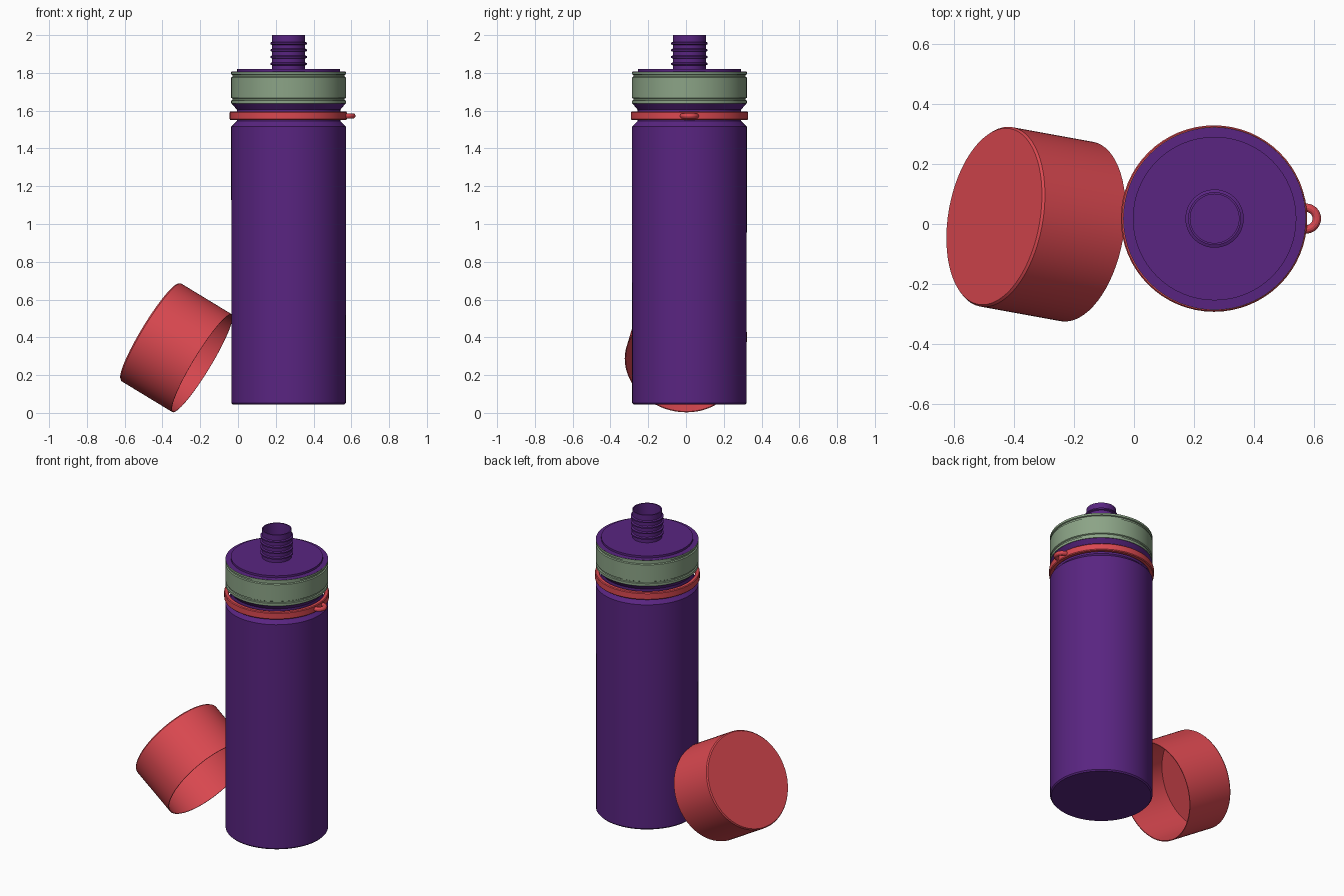
import bpy, bmesh, math
from mathutils import Vector

if "Cube" in bpy.data.objects:
    bpy.data.objects.remove(bpy.data.objects["Cube"])

CX, CY = 0.268, 0.018      # bottle axis
SIDES = 64


def material(name, rgb):
    m = bpy.data.materials.new(name)
    m.diffuse_color = (*rgb, 1)
    m.use_nodes = True
    m.node_tree.nodes["Principled BSDF"].inputs["Base Color"].default_value = m.diffuse_color
    return m


purple = material("purple", (0.10, 0.018, 0.22))
red = material("red", (0.70, 0.065, 0.08))
green = material("sage_green", (0.26, 0.37, 0.24))


def finish(ob, mat):
    ob.data.materials.append(mat)
    bpy.ops.object.select_all(action='DESELECT')
    ob.select_set(True)
    bpy.context.view_layer.objects.active = ob
    bpy.ops.object.shade_smooth_by_angle(angle=math.radians(25))
    return ob


def lathe(name, profile, mat, loc=(CX, CY, 0), closed=False, sides=SIDES):
    """Spin (radius, z) points around the z axis."""
    bm = bmesh.new()
    pts = profile + profile[:1] if closed else profile
    vs = [bm.verts.new((r, 0, z)) for r, z in pts]
    es = [bm.edges.new(p) for p in zip(vs, vs[1:])]
    bmesh.ops.spin(bm, geom=vs + es, cent=(0, 0, 0), axis=(0, 0, 1),
                   angle=math.tau, steps=sides, use_duplicate=False)
    bmesh.ops.remove_doubles(bm, verts=bm.verts[:], dist=1e-5)
    bmesh.ops.recalc_face_normals(bm, faces=bm.faces[:])
    me = bpy.data.meshes.new(name)
    bm.to_mesh(me)
    bm.free()
    ob = bpy.data.objects.new(name, me)
    bpy.context.collection.objects.link(ob)
    ob.location = loc
    return finish(ob, mat)


# Bottle body with grooved neck and stepped shoulder
lathe("bottle_body", [
    (0, 0.045), (0.296, 0.045), (0.303, 0.053), (0.304, 1.515),
    (0.274, 1.545), (0.274, 1.605), (0.301, 1.637), (0.292, 1.645),
    (0.292, 1.795), (0.303, 1.806), (0.272, 1.807), (0.272, 1.82), (0, 1.82)], purple)

# Green band: wide centre strip between two thin lips
lathe("green_band", [
    (0.29, 1.637), (0.304, 1.637), (0.304, 1.653), (0.297, 1.656), (0.297, 1.664),
    (0.304, 1.668), (0.304, 1.776), (0.297, 1.780), (0.297, 1.789),
    (0.304, 1.792), (0.304, 1.805), (0.29, 1.805)], green, closed=True)

# Open threaded spout
spout = [(0.088, 1.815)]
for i in range(4):
    z = 1.848 + i * 0.036
    spout += [(0.088, z - 0.008), (0.097, z - 0.004), (0.097, z + 0.004), (0.088, z + 0.008)]
spout += [(0.088, 2.0), (0.081, 2.0), (0.081, 1.815)]
lathe("spout", spout, purple, closed=True, sides=48)

# Carry ring around the neck
lathe("carry_ring", [
    (0.287, 1.55), (0.306, 1.55), (0.31, 1.555), (0.31, 1.591), (0.306, 1.596),
    (0.287, 1.596)], red, loc=(CX - 0.002, CY, 0), closed=True)

# Small loop on the ring
bpy.ops.mesh.primitive_torus_add(location=(0.572, CY, 1.572), major_radius=0.036,
                                 minor_radius=0.014, major_segments=32, minor_segments=12)
loop = bpy.context.object
loop.name = "ring_loop"
finish(loop, red)

# Hollow cap leaning against the bottle, mouth facing down towards it
base = Vector((-0.465, 0.025, 0.43))
mouth = Vector((-0.19, -0.025, 0.263))
axis = mouth - base
h = axis.length
cap = lathe("cap", [
    (0, 0), (0.297, 0), (0.303, 0.008), (0.303, h), (0.298, h), (0.295, 0.014),
    (0, 0.012)], red, loc=base)
cap.rotation_mode = 'QUATERNION'
cap.rotation_quaternion = axis.to_track_quat('Z', 'Y')
